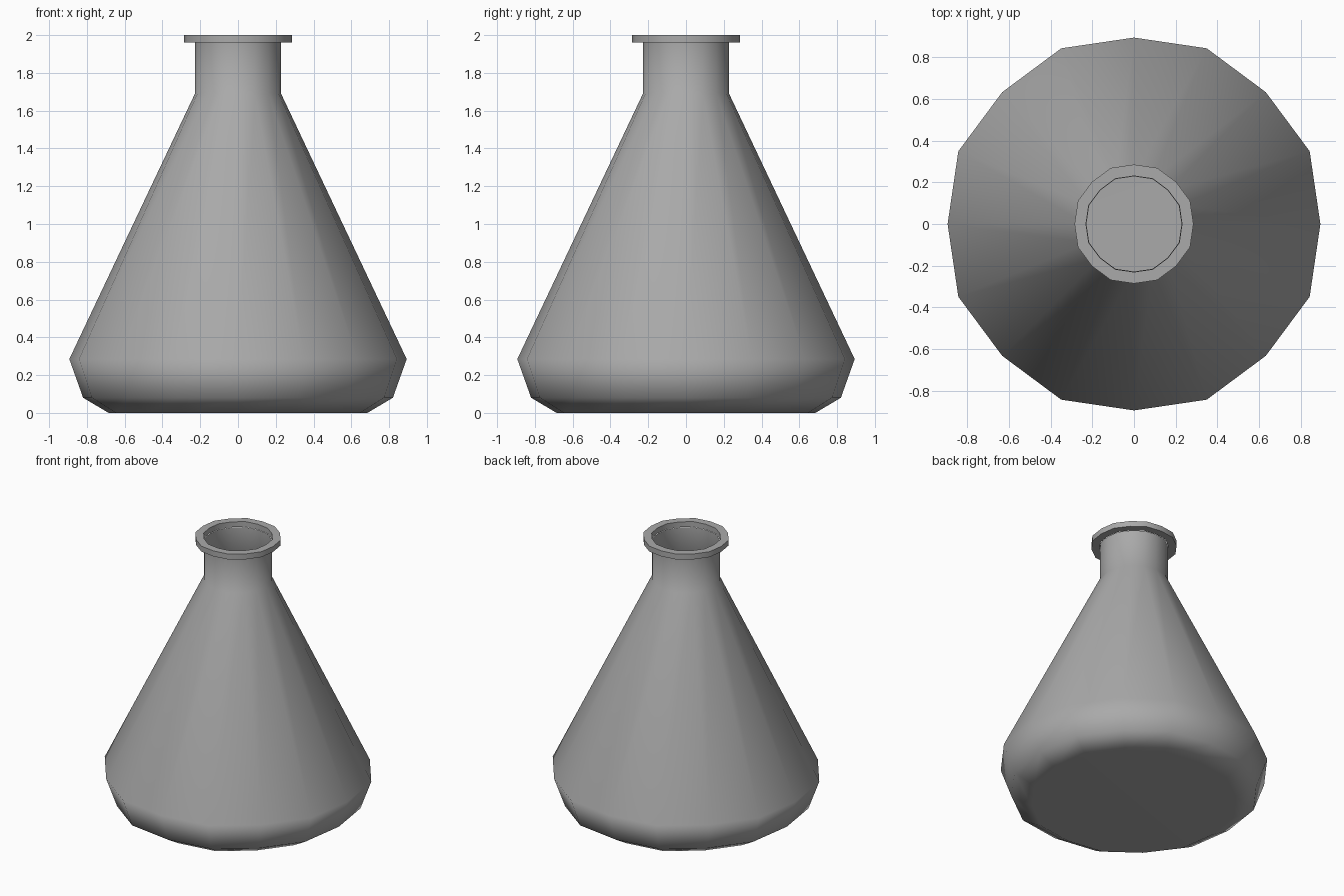
import bpy, bmesh, math

cube = bpy.data.objects.get("Cube")
if cube:
    bpy.data.objects.remove(cube, do_unlink=True)

SIDES = 16

grey = bpy.data.materials.new("plain grey")
grey.use_nodes = True
colour = (0.4, 0.4, 0.4, 1)
grey.diffuse_color = colour
grey.node_tree.nodes["Principled BSDF"].inputs["Base Color"].default_value = colour


def lathe(name, profile, closed=False, floor=False, smooth_angle=30):
    """Spin a (radius, height) profile into a 16-sided part."""
    bm = bmesh.new()
    rings = []
    for radius, z in profile:
        ring = []
        for i in range(SIDES):
            a = math.tau * i / SIDES
            r = radius * (1.02 if i % 2 else 1)  # alternate corners bulge slightly
            ring.append(bm.verts.new((r * math.cos(a), r * math.sin(a), z)))
        rings.append(ring)
    pairs = list(zip(rings, rings[1:]))
    if closed:
        pairs.append((rings[-1], rings[0]))
    for low, high in pairs:
        for i in range(SIDES):
            j = (i + 1) % SIDES
            bm.faces.new((low[i], low[j], high[j], high[i]))
    if floor:
        bm.faces.new(rings[0][::-1])
    mesh = bpy.data.meshes.new(name)
    bm.to_mesh(mesh)
    bm.free()
    mesh.materials.append(grey)
    obj = bpy.data.objects.new(name, mesh)
    bpy.context.collection.objects.link(obj)
    bpy.ops.object.select_all(action="DESELECT")
    obj.select_set(True)
    bpy.context.view_layer.objects.active = obj
    bpy.ops.object.shade_smooth_by_angle(angle=math.radians(smooth_angle))
    return obj


# Open thin-walled vessel: floor, rounded foot, cone and neck
body = lathe("flask_body",
             [(0.685, 0), (0.82, 0.08), (0.893, 0.285), (0.228, 1.69), (0.228, 1.96)],
             floor=True, smooth_angle=60)
weighted = body.modifiers.new("large_faces_lead", "WEIGHTED_NORMAL")
weighted.keep_sharp = True

# Flat lip around the mouth
lathe("neck_rim", [(0.23, 1.96), (0.285, 1.96), (0.285, 2), (0.23, 2)], closed=True)
